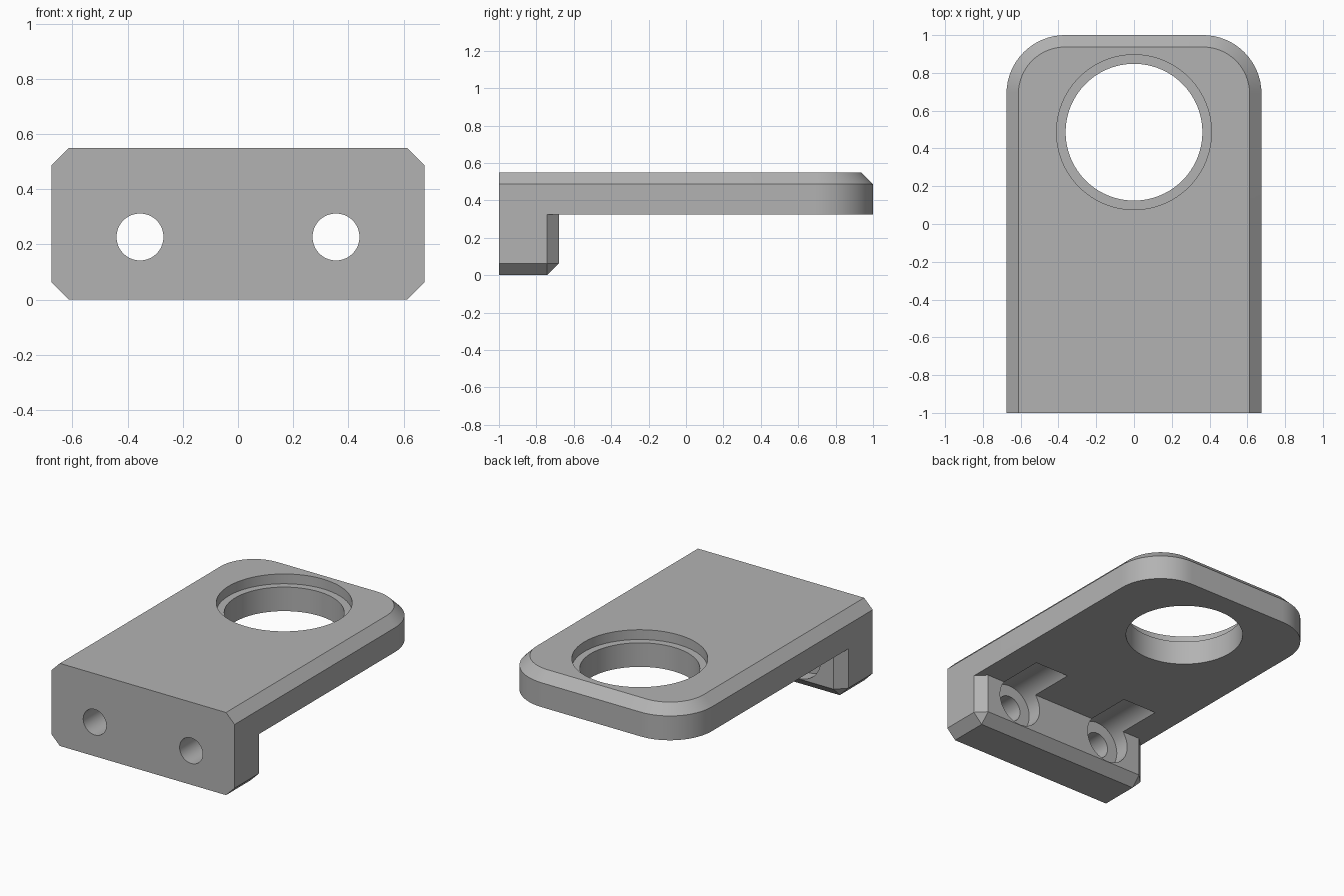
import bpy, bmesh
from math import sin, cos, pi, radians

cube = bpy.data.objects.get("Cube")
if cube:
    bpy.data.objects.remove(cube, do_unlink=True)

HALF_W, TOP, UNDER, CHAMFER = 0.675, 0.55, 0.325, 0.063
CORNER_R = 0.31
LEG_BACK = -0.68
HOLE_X, HOLE_Z, RING_Y = 0.355, 0.227, 0.486

grey = bpy.data.materials.new("plain grey")
grey.use_nodes = True
colour = (0.45, 0.45, 0.45, 1)
grey.diffuse_color = colour
grey.node_tree.nodes["Principled BSDF"].inputs["Base Color"].default_value = colour


def loft(name, rings):
    """Closed solid skinned through rings with equal point counts."""
    bm = bmesh.new()
    loops = [[bm.verts.new(p) for p in ring] for ring in rings]
    n = len(loops[0])
    for a, b in zip(loops, loops[1:]):
        for i in range(n):
            j = (i + 1) % n
            bm.faces.new((a[i], a[j], b[j], b[i]))
    bm.faces.new(loops[0])
    bm.faces.new(loops[-1])
    bmesh.ops.remove_doubles(bm, verts=bm.verts, dist=1e-5)
    bmesh.ops.recalc_face_normals(bm, faces=bm.faces)
    mesh = bpy.data.meshes.new(name)
    bm.to_mesh(mesh)
    bm.free()
    mesh.materials.append(grey)
    obj = bpy.data.objects.new(name, mesh)
    bpy.context.collection.objects.link(obj)
    return obj


def plate_outline(inset, z, steps=16):
    """Square front, rounded back corners; the front edge is never inset."""
    w, r = HALF_W - inset, CORNER_R - inset
    cx, cy = HALF_W - CORNER_R, 1 - CORNER_R
    angles = [pi / 2 * i / steps for i in range(steps + 1)]
    right = [(cx + r * cos(a), cy + r * sin(a), z) for a in angles]
    left = [(-x, y, z) for x, y, z in reversed(right)]
    return [(w, -1, z)] + right + left + [(-w, -1, z)]


def leg_section(y, side, bottom, cut):
    half = [(side, y, UNDER), (side, y, bottom + cut), (side - cut, y, bottom)]
    return half + [(-x, y, z) for x, y, z in reversed(half)]


def cylinder(name, radius, centre, axis, start, end, sides=64):
    def ring(t):
        pts = []
        for i in range(sides):
            a = 2 * pi * i / sides
            u, v = centre[0] + radius * cos(a), centre[1] + radius * sin(a)
            pts.append((u, v, t) if axis == "z" else (u, t, v))
        return pts
    return loft(name, [ring(start), ring(end)])


def combine(target, tool, operation):
    tool.hide_render = True
    mod = target.modifiers.new(operation.lower(), "BOOLEAN")
    mod.operation, mod.solver, mod.object = operation, "EXACT", tool
    bpy.context.view_layer.objects.active = target
    bpy.ops.object.modifier_apply(modifier=mod.name)
    bpy.data.objects.remove(tool, do_unlink=True)


# Plate with a chamfered top edge
bracket = loft("bracket", [plate_outline(0, UNDER),
                           plate_outline(0, TOP - CHAMFER),
                           plate_outline(CHAMFER, TOP)])

# Front leg, chamfered below, at the sides and at the back
leg = loft("front_leg", [
    leg_section(-1, HALF_W, 0, CHAMFER),
    leg_section(LEG_BACK - CHAMFER, HALF_W, 0, CHAMFER),
    leg_section(LEG_BACK, HALF_W - CHAMFER, CHAMFER, 0)])
combine(bracket, leg, "UNION")

# Large stepped hole through the plate
combine(bracket, cylinder("ring_hole", 0.362, (0, RING_Y), "z", 0.1, 0.8, 96), "DIFFERENCE")
combine(bracket, cylinder("ring_step", 0.41, (0, RING_Y), "z", TOP - 0.065, 0.8, 96), "DIFFERENCE")

# Screw holes with head recesses that run on as grooves under the plate
for x in (-HOLE_X, HOLE_X):
    combine(bracket, cylinder("screw_hole", 0.085, (x, HOLE_Z), "y", -1.2, -0.6), "DIFFERENCE")
    combine(bracket, cylinder("head_recess", 0.16, (x, HOLE_Z), "y", -0.78, -0.37), "DIFFERENCE")

# Merge flat neighbours and shade
bm = bmesh.new()
bm.from_mesh(bracket.data)
bmesh.ops.dissolve_limit(bm, angle_limit=radians(0.5), verts=bm.verts, edges=bm.edges)
bm.to_mesh(bracket.data)
bm.free()
bpy.ops.object.select_all(action="DESELECT")
bracket.select_set(True)
bpy.context.view_layer.objects.active = bracket
bpy.ops.object.shade_smooth_by_angle(angle=radians(30))
